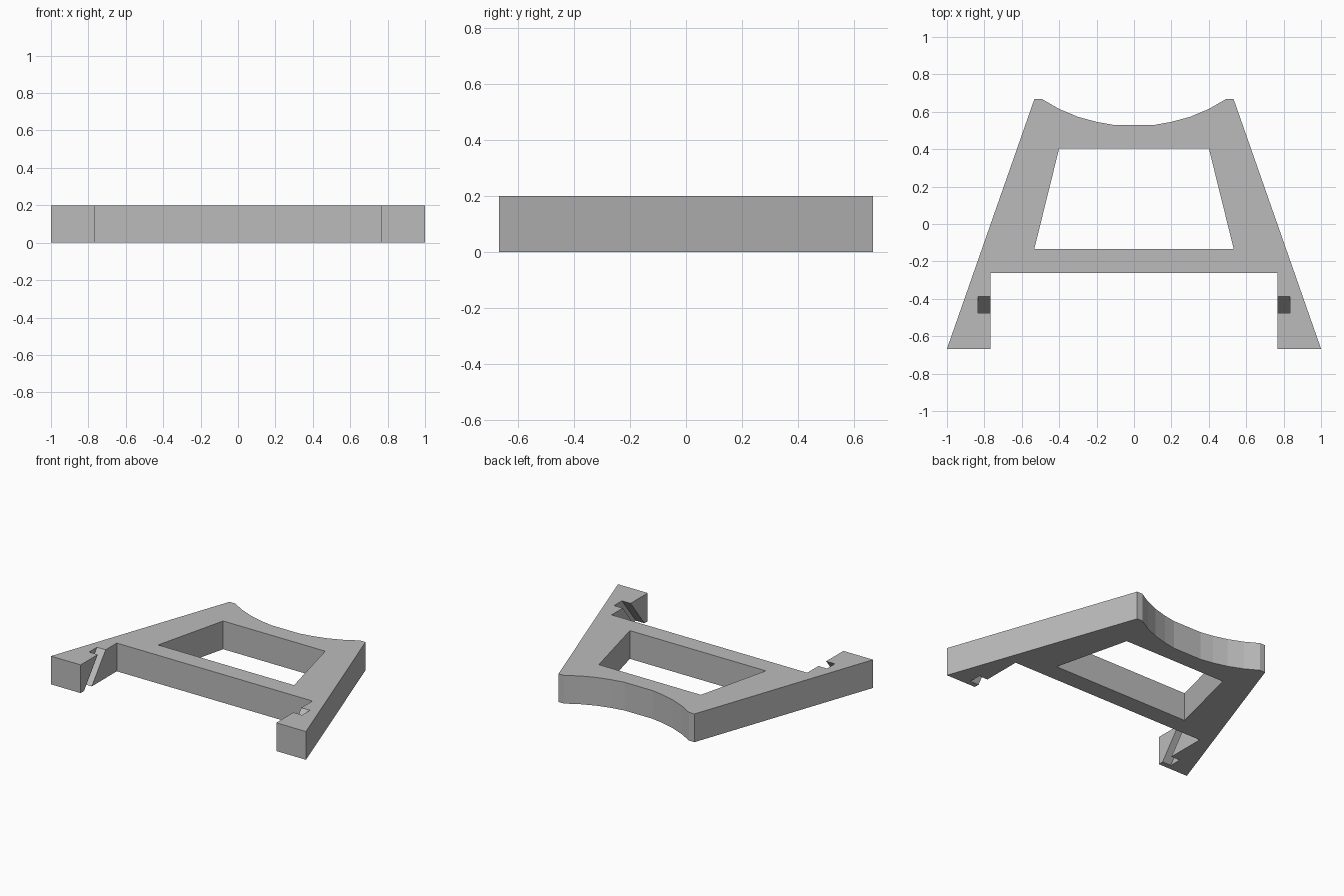
import bpy
import bmesh

cube = bpy.data.objects.get("Cube")
if cube:
    bpy.data.objects.remove(cube, do_unlink=True)

HEIGHT = 0.2

gray = bpy.data.materials.new("light gray")
gray.use_nodes = True
gray.diffuse_color = (0.5, 0.5, 0.5, 1)
gray.node_tree.nodes["Principled BSDF"].inputs["Base Color"].default_value = (0.5, 0.5, 0.5, 1)


def prism(name, outline, z0, z1, lean=0.0):
    """Extrude a plan outline from z0 to z1; lean shifts y per unit of z."""
    bm = bmesh.new()
    base = bm.faces.new([bm.verts.new((x, y, z0)) for x, y in outline])
    ext = bmesh.ops.extrude_face_region(bm, geom=[base])
    top = [v for v in ext["geom"] if isinstance(v, bmesh.types.BMVert)]
    bmesh.ops.translate(bm, verts=top, vec=(0, lean * (z1 - z0), z1 - z0))
    bmesh.ops.recalc_face_normals(bm, faces=bm.faces)
    mesh = bpy.data.meshes.new(name)
    bm.to_mesh(mesh)
    bm.free()
    mesh.materials.append(gray)
    obj = bpy.data.objects.new(name, mesh)
    bpy.context.collection.objects.link(obj)
    return obj


def mirrored(half):
    """Complete a half outline with its mirror image across x = 0."""
    return half + [(-x, y) for x, y in reversed(half)]


def cut(target, cutter):
    mod = target.modifiers.new("cut", "BOOLEAN")
    mod.operation = "DIFFERENCE"
    mod.solver = "EXACT"
    mod.object = cutter
    bpy.context.view_layer.objects.active = target
    bpy.ops.object.modifier_apply(modifier=mod.name)
    bpy.data.objects.remove(cutter, do_unlink=True)


# Frame plate: two splayed legs, a crossbar and a scooped back edge
frame = prism("frame_plate", mirrored([
    (0.767, -0.262), (0.767, -0.667), (1.0, -0.667), (0.533, 0.667), (0.49, 0.667),
    (0.4, 0.615), (0.3, 0.573), (0.2, 0.546), (0.11, 0.53)]), 0, HEIGHT)

# Tapered window through the middle
cut(frame, prism("window_cutter", mirrored([(0.533, -0.133), (0.4, 0.405)]), -0.1, HEIGHT + 0.1))

# Slanted grooves in the inner leg walls, running forward as they go down
lean = 0.775
margin = 0.1
front = -0.475 - lean * (HEIGHT + margin)
back = -0.387 - lean * (HEIGHT + margin)
for side in (-1, 1):
    inner, deep = side * 0.7, side * 0.835
    cut(frame, prism("groove_cutter",
                     [(inner, front), (deep, front), (deep, back), (inner, back)],
                     -margin, HEIGHT + margin, lean))
